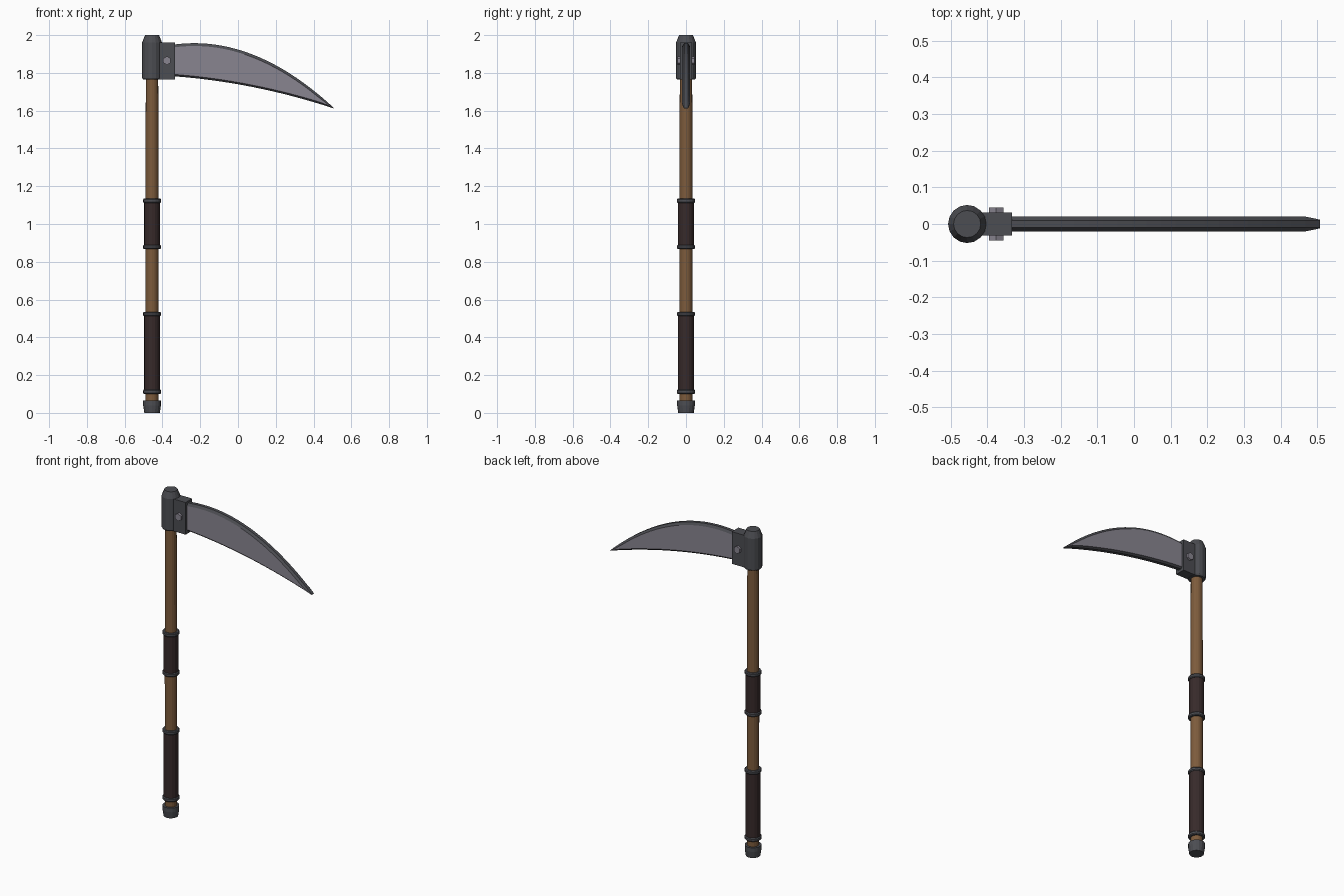
import bpy, bmesh, math

if "Cube" in bpy.data.objects:
    bpy.data.objects.remove(bpy.data.objects["Cube"])

CX = -0.455      # centre line of the shaft
SIDES = 16


def material(name, rgb):
    m = bpy.data.materials.new(name)
    m.diffuse_color = (*rgb, 1)
    m.use_nodes = True
    m.node_tree.nodes["Principled BSDF"].inputs["Base Color"].default_value = m.diffuse_color
    return m


WOOD = material("brown wood", (0.205, 0.105, 0.045))
LEATHER = material("dark leather", (0.038, 0.023, 0.023))
IRON = material("dark iron", (0.072, 0.074, 0.084))
STEEL = material("pale steel", (0.25, 0.235, 0.28))


def finish(bm, name, *mats):
    bmesh.ops.recalc_face_normals(bm, faces=bm.faces)
    me = bpy.data.meshes.new(name)
    bm.to_mesh(me)
    bm.free()
    for m in mats:
        me.materials.append(m)
    ob = bpy.data.objects.new(name, me)
    bpy.context.collection.objects.link(ob)
    return ob


def loft(bm, rings):
    """Skin a list of closed point rings and cap both ends."""
    vs = [[bm.verts.new(p) for p in r] for r in rings]
    n = len(vs[0])
    for a, b in zip(vs, vs[1:]):
        for i in range(n):
            j = (i + 1) % n
            bm.faces.new((a[i], a[j], b[j], b[i]))
    bm.faces.new(vs[0])
    bm.faces.new(vs[-1])


def turned(name, profile, mat):
    """Round part on the shaft axis from (radius, z) pairs."""
    bm = bmesh.new()
    ang = [2 * math.pi * i / SIDES for i in range(SIDES)]
    loft(bm, [[(CX + r * math.cos(a), r * math.sin(a), z) for a in ang]
              for r, z in profile])
    return finish(bm, name, mat)


# Shaft, pommel and head collar
turned("shaft", [(0.034, 0.03), (0.035, 1.0), (0.034, 1.55), (0.032, 1.85)], WOOD)
turned("pommel", [(0.041, 0), (0.047, 0.04), (0.047, 0.065)], IRON)
turned("head_collar", [(0.047, 1.764), (0.052, 1.772), (0.052, 1.962), (0.037, 2.0)], IRON)

# Leather grips, each closed by two iron bands
for label, z0, z1 in (("lower", 0.112, 0.523), ("upper", 0.878, 1.123)):
    turned(label + "_grip", [(0.042, z0), (0.042, z1)], LEATHER)
    for end, z in (("bottom", z0), ("top", z1)):
        turned(f"{label}_grip_{end}_band",
               [(0.044, z - 0.011), (0.048, z - 0.006),
                (0.048, z + 0.006), (0.044, z + 0.011)], IRON)

# Socket block that holds the blade
bm = bmesh.new()
loft(bm, [[(x, y, z) for x, y in ((-0.44, -0.032), (-0.333, -0.032),
                                  (-0.333, 0.032), (-0.44, 0.032))]
          for z in (1.765, 1.962)])
finish(bm, "blade_socket", IRON)

# Hexagonal rivet through the socket
bm = bmesh.new()
hexa = [math.pi / 6 + i * math.pi / 3 for i in range(6)]
loft(bm, [[(-0.376 + 0.023 * math.cos(a), y, 1.865 + 0.023 * math.sin(a)) for a in hexa]
          for y in (-0.045, 0.045)])
finish(bm, "socket_rivet", STEEL)

# Curved blade: pale flat sides, dark chamfered spine and edge
X0, X1 = -0.36, 0.507
rings = []
for i in range(23):
    x = X0 + (X1 - X0) * i / 22
    t = (x + 0.34) / 0.847
    top = 1.95 + 0.115 * t - 0.45 * t * t
    bot = 1.782 - 0.062 * t - 0.108 * t * t
    h = top - bot
    c, d = min(0.015, h * 0.4), min(0.01, h * 0.3)
    w, e = (0.012, 0.010) if i == 22 else (0.02, 0.010)
    rings.append([(x, -e, top), (x, -w, top - c), (x, -w, bot + d), (x, -e, bot),
                  (x, e, bot), (x, w, bot + d), (x, w, top - c), (x, e, top)])
bm = bmesh.new()
loft(bm, rings)
bm.normal_update()
for f in bm.faces:
    f.material_index = 1 if abs(f.normal.y) > 0.95 else 0
finish(bm, "blade", IRON, STEEL)
